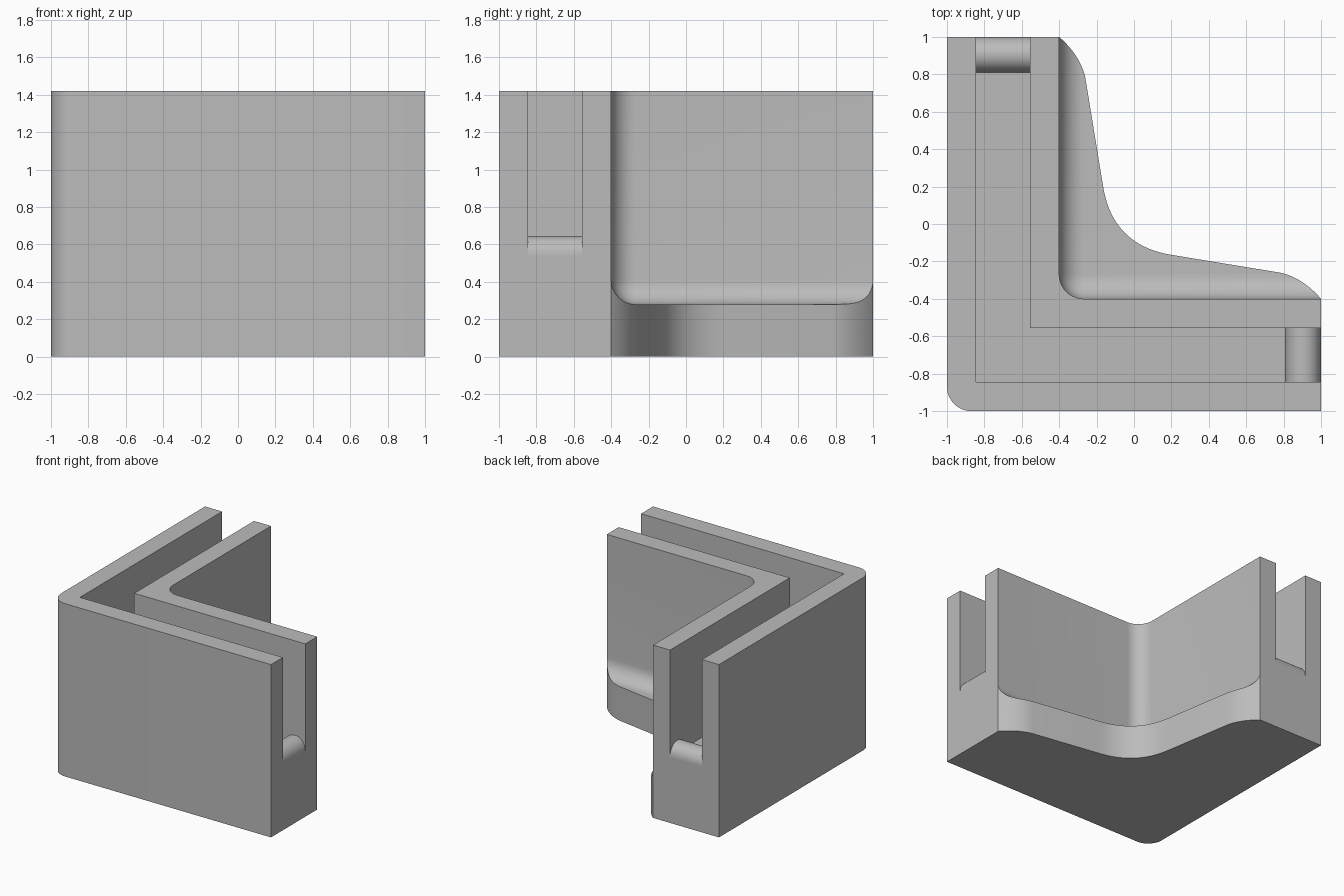
import bpy
import bmesh
from math import sin, cos, pi, radians
from mathutils import Vector

default = bpy.data.objects.get("Cube")
if default:
    bpy.data.objects.remove(default, do_unlink=True)

HEIGHT = 1.42
WALL = -0.4              # inner face of both arms
SLOT = (-0.845, -0.555)  # outer and inner side of the slot
SLOT_FLOOR = 0.545
LEDGE = 0.28
FILLET = 0.13

grey = bpy.data.materials.new("light grey")
grey.use_nodes = True
colour = (0.5, 0.5, 0.5, 1)
grey.diffuse_color = colour
grey.node_tree.nodes["Principled BSDF"].inputs["Base Color"].default_value = colour


def prism(name, points, offset):
    """Extrude a closed loop of 3D points along offset."""
    bm = bmesh.new()
    face = bm.faces.new([bm.verts.new(p) for p in points])
    ext = bmesh.ops.extrude_face_region(bm, geom=[face])
    verts = [g for g in ext["geom"] if isinstance(g, bmesh.types.BMVert)]
    bmesh.ops.translate(bm, verts=verts, vec=offset)
    bmesh.ops.recalc_face_normals(bm, faces=bm.faces)
    mesh = bpy.data.meshes.new(name)
    bm.to_mesh(mesh)
    bm.free()
    mesh.materials.append(grey)
    obj = bpy.data.objects.new(name, mesh)
    bpy.context.collection.objects.link(obj)
    return obj


def curve(a, b, c, steps=12):
    """Quadratic curve from a to c, pulled towards b."""
    a, b, c = Vector(a), Vector(b), Vector(c)
    return [a * (1 - t) ** 2 + b * 2 * t * (1 - t) + c * t * t
            for t in (i / steps for i in range(steps + 1))]


def cut(target, cutter):
    cutter.hide_render = True
    cutter.hide_set(True)
    mod = target.modifiers.new(cutter.name, "BOOLEAN")
    mod.operation = "DIFFERENCE"
    mod.solver = "EXACT"
    mod.object = cutter


# Footprint: rounded outer corner, two arms and the flowing ledge edge
corner = [(-1 + FILLET * (1 - cos(a)), -1 + FILLET * (1 - sin(a)))
          for a in (i * pi / 24 for i in range(13))]
tip = curve((WALL, 1), (-0.285, 0.9), (-0.26, 0.78))
bend = curve((-0.165, 0.2), (-0.114, -0.114), (0.2, -0.165), 20)
far_tip = [(p.y, p.x) for p in reversed(tip)]
outline = corner + [(1, -1)] + [tuple(p) for p in reversed(
    [Vector((-1, 1))] + tip + bend + [Vector(p) for p in far_tip])]
bracket = prism("corner_bracket", [(x, y, 0) for x, y in outline], (0, 0, HEIGHT))

# Rounded block that hollows the inside corner and leaves a filleted ledge
low = Vector((WALL, WALL, LEDGE))
bm = bmesh.new()
bmesh.ops.create_cube(bm, size=2)
bmesh.ops.translate(bm, verts=bm.verts, vec=low + Vector((1, 1, 1)))
for v in bm.verts:
    for i in range(3):
        if v.co[i] > 1:
            v.co[i] = 2
bmesh.ops.bevel(bm, geom=bm.edges[:], offset=FILLET, segments=10,
                profile=0.5, affect="EDGES")
mesh = bpy.data.meshes.new("inside_cutter")
bm.to_mesh(mesh)
bm.free()
mesh.materials.append(grey)
inside = bpy.data.objects.new("inside_cutter", mesh)
bpy.context.collection.objects.link(inside)
cut(bracket, inside)

# L-shaped slot open at the top and at both ends
a, b = SLOT
loop = [(a, a), (1.2, a), (1.2, b), (b, b), (b, 1.2), (a, 1.2)]
cut(bracket, prism("slot_cutter", [(x, y, SLOT_FLOOR) for x, y in loop], (0, 0, 1.2)))

# Half-round ridges across the slot at both open ends
arc = [(0.905 + 0.095 * cos(t), SLOT_FLOOR + 0.1 * sin(t))
       for t in (i * pi / 20 for i in range(21))]
ridges = [
    prism("left_slot_ridge", [(u, a, z) for u, z in arc], (0, b - a, 0)),
    prism("back_slot_ridge", [(a, u, z) for u, z in arc], (b - a, 0, 0)),
]

# Apply the cuts, then shade rounded faces smooth with sharp edges kept
bpy.context.view_layer.update()
result = bpy.data.meshes.new_from_object(
    bracket.evaluated_get(bpy.context.evaluated_depsgraph_get()))
bracket.modifiers.clear()
bracket.data = result
bpy.ops.object.select_all(action="DESELECT")
for obj in [bracket] + ridges:
    obj.select_set(True)
bpy.context.view_layer.objects.active = bracket
bpy.ops.object.shade_smooth_by_angle(angle=radians(30))
